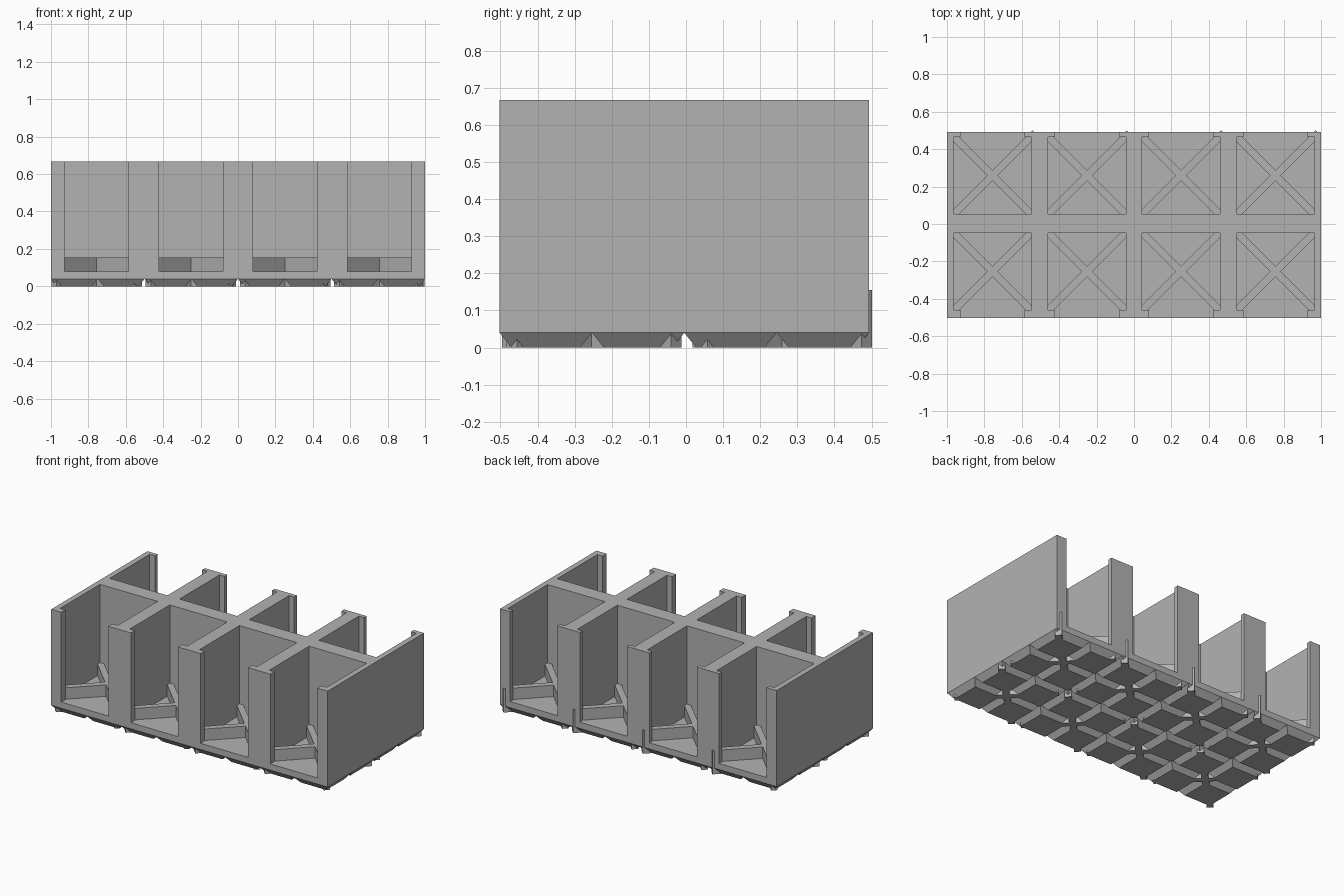
import bpy
import bmesh
import math
from mathutils import Matrix, Vector

cube = bpy.data.objects.get("Cube")
if cube:
    bpy.data.objects.remove(cube, do_unlink=True)

# Overall sizes
X = 1.0
FRONT, BACK = -0.502, 0.493
BASE, FLOOR, TOP, RIB_TOP = 0.04, 0.08, 0.667, 0.155
CELL_X = [-0.756, -0.252, 0.252, 0.756]
CELL_HALF, OPEN_HALF = 0.208, 0.171
# Per row: outer face, inner side of the lip, spine face
ROWS = [(FRONT, -0.46, -0.048), (BACK, 0.465, 0.053)]

grey = bpy.data.materials.new("grey_plastic")
grey.use_nodes = True
grey.diffuse_color = (0.45, 0.45, 0.45, 1)
grey.node_tree.nodes["Principled BSDF"].inputs["Base Color"].default_value = grey.diffuse_color


def finish(name, bm):
    bmesh.ops.recalc_face_normals(bm, faces=bm.faces)
    mesh = bpy.data.meshes.new(name)
    bm.to_mesh(mesh)
    bm.free()
    mesh.materials.append(grey)
    obj = bpy.data.objects.new(name, mesh)
    bpy.context.collection.objects.link(obj)
    return obj


def add_box(bm, center, size, angle=0):
    matrix = (Matrix.Translation(center) @ Matrix.Rotation(angle, 4, 'Z')
              @ Matrix.Diagonal((*size, 1)))
    return bmesh.ops.create_cube(bm, size=1, matrix=matrix)["verts"]


def notch(c, row):
    """Outline of one open compartment, from its left to its right edge."""
    outer, lip, spine = row
    left = [(c - OPEN_HALF, outer), (c - OPEN_HALF, lip),
            (c - CELL_HALF, lip), (c - CELL_HALF, spine)]
    return left + [(2 * c - x, y) for x, y in reversed(left)]


# Walls: one plan outline with eight compartments, extruded upwards
front = [p for c in CELL_X for p in notch(c, ROWS[0])]
back = [p for c in CELL_X for p in notch(c, ROWS[1])]
outline = [(-X, FRONT)] + front + [(X, FRONT), (X, BACK)] + back[::-1] + [(-X, BACK)]
bm = bmesh.new()
face = bm.faces.new([bm.verts.new((x, y, FLOOR)) for x, y in outline])
walls = bmesh.ops.extrude_face_region(bm, geom=[face])["geom"]
bmesh.ops.translate(bm, vec=(0, 0, TOP - FLOOR),
                    verts=[v for v in walls if isinstance(v, bmesh.types.BMVert)])
finish("compartment_walls", bm)

# Floor slab
bm = bmesh.new()
add_box(bm, (0, (FRONT + BACK) / 2, (BASE + FLOOR) / 2), (2 * X, BACK - FRONT, FLOOR - BASE))
finish("floor", bm)

# Crossed ribs in each compartment, running down through the floor
bm = bmesh.new()
for c in CELL_X:
    for outer, lip, spine in ROWS:
        center = (c, (lip + spine) / 2, RIB_TOP / 2)
        add_box(bm, center, (0.644, 0.04, RIB_TOP), math.radians(45))
        add_box(bm, center, (0.61, 0.04, RIB_TOP), math.radians(-45))
finish("cross_ribs", bm)

# Underside pads with sloping sides, in an even grid
bm = bmesh.new()
COLS, LINES, INSET = 8, 4, 0.032
w, d = 2 * X / COLS, (BACK - FRONT) / LINES
for i in range(COLS):
    for j in range(LINES):
        center = Vector((-X + (i + 0.5) * w, FRONT + (j + 0.5) * d, BASE / 2))
        for v in add_box(bm, center, (w, d, BASE)):
            if v.co.z < BASE / 2:
                v.co.x += math.copysign(INSET, center.x - v.co.x)
                v.co.y += math.copysign(INSET, center.y - v.co.y)
finish("underside_pads", bm)
